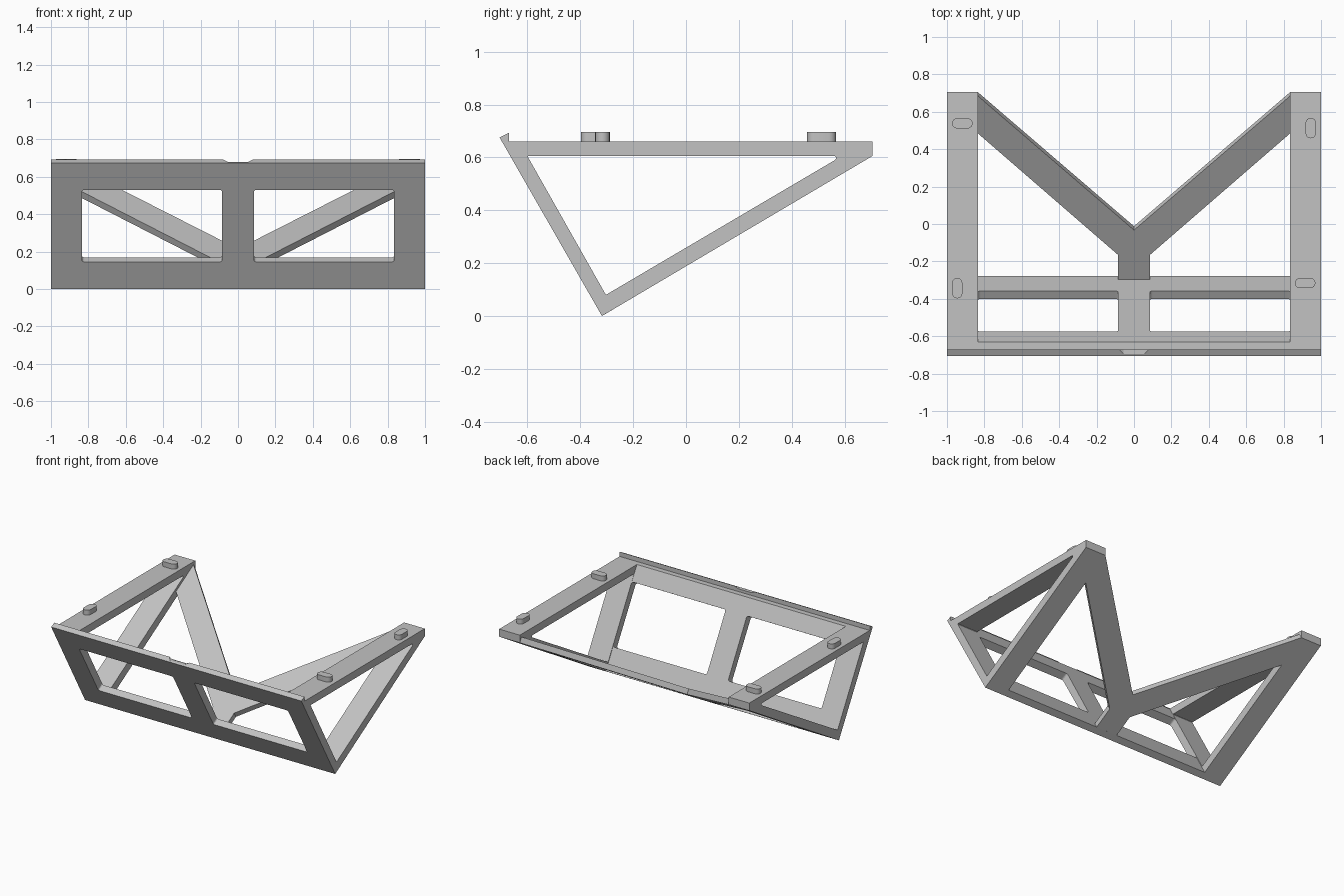
import bpy, bmesh, math
from mathutils import Vector

cube = bpy.data.objects.get("Cube")
if cube:
    bpy.data.objects.remove(cube, do_unlink=True)

grey = bpy.data.materials.new("light_grey")
grey.use_nodes = True
colour = (0.54, 0.54, 0.54, 1)
grey.diffuse_color = colour
grey.node_tree.nodes["Principled BSDF"].inputs["Base Color"].default_value = colour


def prism(name, points, direction):
    """Solid made by sweeping a flat outline along a direction."""
    bm = bmesh.new()
    face = bm.faces.new([bm.verts.new(p) for p in points])
    swept = bmesh.ops.extrude_face_region(bm, geom=[face])["geom"]
    bmesh.ops.translate(bm, vec=Vector(direction),
                        verts=[v for v in swept if isinstance(v, bmesh.types.BMVert)])
    bmesh.ops.recalc_face_normals(bm, faces=bm.faces)
    mesh = bpy.data.meshes.new(name)
    bm.to_mesh(mesh)
    bm.free()
    mesh.materials.append(grey)
    obj = bpy.data.objects.new(name, mesh)
    bpy.context.collection.objects.link(obj)
    return obj


def rounded(points, r, steps=4):
    """Soften each corner of an outline."""
    points = [Vector(p) for p in points]
    out = []
    for i, p in enumerate(points):
        a = p + (points[i - 1] - p).normalized() * r
        b = p + (points[(i + 1) % len(points)] - p).normalized() * r
        for k in range(steps + 1):
            t = k / steps
            out.append(a * (1 - t) ** 2 + p * 2 * t * (1 - t) + b * t * t)
    return out


def cut(target, cutter):
    cutter.hide_render = True
    cutter.hide_set(True)
    cutter.display_type = 'WIRE'
    mod = target.modifiers.new("cut", 'BOOLEAN')
    mod.operation = 'DIFFERENCE'
    mod.solver = 'EXACT'
    mod.object = cutter


def at_x(x, outline):
    return [(x, y, z) for y, z in outline]


INNER, POST = 0.835, 0.085          # side frame inner face, centre post half width
FOOT, TOP = -0.318, 0.66
lip = [(-0.705, 0.675), (-0.67, 0.693), (-0.67, TOP)]

# Triangular side frames
side_outline = lip + [(0.705, TOP), (0.705, 0.605), (FOOT, 0)]
side_hole = [(-0.6, 0.605), (0.567, 0.605), (0.567, 0.592), (-0.303, 0.08)]
for side, x in (("left", INNER), ("right", -1)):
    frame = prism(side + "_side_frame", at_x(x, side_outline), (1 - INNER, 0, 0))
    hole = prism(side + "_side_hole_cutter",
                 rounded(at_x(x - 0.1, side_hole), 0.006), (0.4, 0, 0))
    cut(frame, hole)

# Sloping front panel with a lip along its top
panel_outline = lip + [(-0.632, TOP), (-0.277, 0.024), (FOOT, 0)]
panel = prism("front_panel", at_x(-INNER - 0.01, panel_outline), (2 * INNER + 0.02, 0, 0))

# Two windows cut square to the panel
normal = Vector((0, 0.867, 0.498))
for side, s in (("left", 1), ("right", -1)):
    corners = [Vector((s * x, FOOT - z * 0.573, z)) - normal * 0.05
               for x, z in ((POST, 0.145), (INNER, 0.145), (INNER, 0.53), (POST, 0.53))]
    cut(panel, prism(side + "_window_cutter", rounded(corners, 0.015), normal * 0.15))

# Shallow notch in the middle of the lip
notch = [(-0.055, 0.68), (0.055, 0.68), (0.1, 0.703), (-0.1, 0.703)]
cut(panel, prism("notch_cutter", [(x, -0.8, z) for x, z in notch], (0, 0.2, 0)))

# Forked rear brace lying in the sloping back plane
half = [(POST, -0.29), (POST, -0.145), (INNER, 0.505), (INNER, 0.705)]
fork = half + [(0, -0.012)] + [(-x, y) for x, y in reversed(half)]
slope = 0.605 / (0.705 - FOOT)
prism("rear_brace", [(x, y, (y - FOOT) * slope) for x, y in fork],
      Vector((0, -slope, 1)).normalized() * 0.04)


# Oblong locating pegs on the side rails
def peg(name, x, y, turn):
    r, reach = 0.0275, 0.0275
    outline = []
    for i in range(18):
        a = math.pi * (i if i < 9 else i - 1) / 8 - math.pi / 2
        u = r * math.cos(a) + (reach if i < 9 else -reach)
        v = r * math.sin(a)
        outline.append((x - v, y + u, TOP - 0.005) if turn else (x + u, y + v, TOP - 0.005))
    obj = prism(name, outline, (0, 0, 0.041))
    bpy.ops.object.select_all(action='DESELECT')
    obj.select_set(True)
    bpy.context.view_layer.objects.active = obj
    bpy.ops.object.shade_smooth_by_angle(angle=math.radians(35))


peg("back_right_peg", -0.918, 0.538, False)
peg("back_left_peg", 0.945, 0.513, True)
peg("front_right_peg", -0.945, -0.343, True)
peg("front_left_peg", 0.915, -0.316, False)
